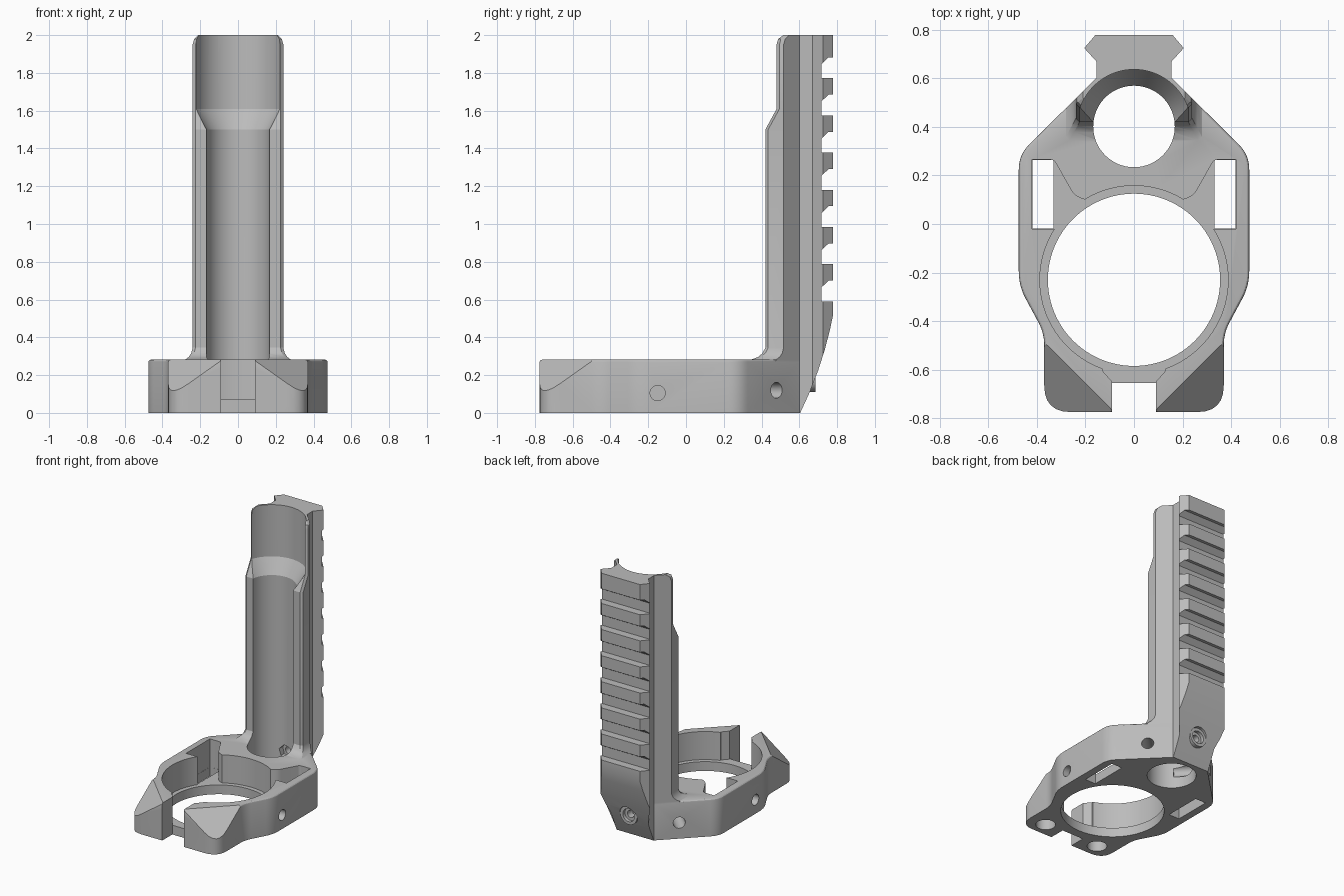
import bpy, bmesh, math
from mathutils import Vector

if "Cube" in bpy.data.objects:
    bpy.data.objects.remove(bpy.data.objects["Cube"])

grey = bpy.data.materials.new("plain_grey")
grey.diffuse_color = (0.5, 0.5, 0.5, 1)
grey.use_nodes = True
grey.node_tree.nodes["Principled BSDF"].inputs["Base Color"].default_value = grey.diffuse_color


def loft(name, sections):
    """Closed solid through sections that share a point count."""
    bm = bmesh.new()
    rings = [[bm.verts.new(p) for p in s] for s in sections]
    n = len(rings[0])
    for a, b in zip(rings, rings[1:]):
        for i in range(n):
            j = (i + 1) % n
            bm.faces.new((a[i], a[j], b[j], b[i]))
    bm.faces.new(rings[0][::-1])
    bm.faces.new(rings[-1])
    bmesh.ops.recalc_face_normals(bm, faces=bm.faces)
    me = bpy.data.meshes.new(name)
    bm.to_mesh(me)
    bm.free()
    ob = bpy.data.objects.new(name, me)
    bpy.context.collection.objects.link(ob)
    me.materials.append(grey)
    return ob


def prism(name, pts, z0, z1):
    return loft(name, [[(x, y, z) for x, y in pts] for z in (z0, z1)])


def prism_x(name, pts, x0, x1):
    return loft(name, [[(x, y, z) for y, z in pts] for x in (x0, x1)])


def rod(name, p, q, r, n=40):
    """Cylinder from p to q."""
    p, q = Vector(p), Vector(q)
    d = (q - p).normalized()
    u = d.orthogonal().normalized()
    v = d.cross(u)
    ring = [(math.cos(2 * math.pi * i / n) * u + math.sin(2 * math.pi * i / n) * v) * r
            for i in range(n)]
    return loft(name, [[c + o for o in ring] for c in (p, q)])


def box(name, x0, x1, y0, y1, z0, z1):
    return prism(name, [(x0, y0), (x1, y0), (x1, y1), (x0, y1)], z0, z1)


def rounded(pts, steps=6):
    """Round polygon corners given as (x, y, setback)."""
    out = []
    for i, (x, y, r) in enumerate(pts):
        c = Vector((x, y))
        if r == 0:
            out.append((x, y))
            continue
        a = c + (Vector(pts[i - 1][:2]) - c).normalized() * r
        b = c + (Vector(pts[(i + 1) % len(pts)][:2]) - c).normalized() * r
        for k in range(steps + 1):
            t = k / steps
            out.append(tuple(a * (1 - t) ** 2 + c * 2 * t * (1 - t) + b * t * t))
    return out


def boolean(ob, tool, op='DIFFERENCE'):
    tool.hide_render = True
    m = ob.modifiers.new("b", 'BOOLEAN')
    m.operation, m.solver, m.object = op, 'EXACT', tool
    bpy.context.view_layer.objects.active = ob
    bpy.ops.object.modifier_apply(modifier=m.name)
    bpy.data.objects.remove(tool)


# Base body with a softened top rim
half = [(0.155, 0.602, 0), (0.475, 0.285, 0.06), (0.475, -0.255, 0.06),
        (0.37, -0.45, 0.05), (0.37, -0.775, 0.11)]
outline = half + [(-x, y, r) for x, y, r in half[::-1]]
body = prism("clamp_mount", rounded(outline), 0, 0.282)
bm = bmesh.new()
bm.from_mesh(body.data)
rim = [e for e in bm.edges if all(v.co.z > 0.28 for v in e.verts)]
bmesh.ops.bevel(bm, geom=rim, offset=0.014, segments=3, profile=0.5, affect='EDGES')
bm.to_mesh(body.data)
bm.free()

# Ring seat: through hole, wider pocket above a lip, side wings
C = (0, -0.23)
boolean(body, rod("ring_hole", (*C, -0.1), (*C, 0.2), 0.355, 96))
boolean(body, rod("ring_pocket", (*C, 0.07), (*C, 0.4), 0.388, 96))
wing = [(0.42, -0.02, 0), (0.42, 0.265, 0), (0.33, 0.265, 0.015), (0.245, 0.115, 0.03),
        (0.2, 0.1, 0), (0.2, -0.02, 0)]
for s in (-1, 1):
    boolean(body, prism("wing_pocket", [(s * x, y) for x, y in rounded(wing)], 0.07, 0.4))
    boolean(body, box("wing_slot", *sorted((s * 0.331, s * 0.419)), -0.019, 0.264, -0.1, 0.15))

# Front gap between the two legs
boolean(body, box("gap_low", -0.09, 0.09, -0.9, -0.655, -0.1, 0.4))
boolean(body, prism("gap_high", [(-0.09, -0.9), (0.09, -0.9), (0.09, -0.65), (0.13, -0.605),
                                 (0.13, -0.5), (-0.13, -0.5), (-0.13, -0.605), (-0.09, -0.65)],
                    0.07, 0.4))

for s in (-1, 1):
    # Sloped outer corner of each leg
    n = Vector((s * 0.5, -0.5, 0.7071))
    u = Vector((s * 0.7071, 0.7071, 0))
    v = n.cross(u)
    p = Vector((s * 0.24, -0.62, 0.28))
    sq = [u * a + v * b for a, b in ((-.32, -.4), (.32, -.4), (.32, .4), (-.32, .4))]
    boolean(body, loft("leg_slope", [[p + o for o in sq], [p + o + n * 0.5 for o in sq]]))
    # Blind holes under the legs and in the side walls
    boolean(body, rod("foot_hole", (s * 0.23, -0.67, -0.1), (s * 0.23, -0.67, 0.1), 0.068))
    boolean(body, rod("side_hole", (s * 0.6, -0.15, 0.105), (s * 0.425, -0.15, 0.105), 0.04))


# Upright column with flared foot, stepped front and softened top
def section(x, f, z):
    right = [(x - 0.015, f, z), (x, f + 0.015, z), (x, 0.757 - x, z), (0.145, 0.612, z)]
    return right + [(-a, b, c) for a, b, c in right[::-1]]


levels = [(0.28, 0.36, 0.2), (0.28, 0.345, 0.282), (0.262, 0.38, 0.295), (0.248, 0.404, 0.315),
          (0.24, 0.42, 0.345), (0.24, 0.42, 1.5), (0.24, 0.48, 1.61), (0.24, 0.48, 1.95),
          (0.232, 0.487, 1.98), (0.21, 0.505, 2.0)]
column = loft("column", [section(*l) for l in levels])

# Dovetail rail with curved lower end and cross slots
rp = [(0.155, 0.55), (0.155, 0.67), (0.205, 0.725), (0.16, 0.778)]
rail = prism("rail", rp + [(-x, y) for x, y in rp[::-1]], 0, 2)
curve = [(0.605, -0.1), (0.605, 0), (0.655, 0.11), (0.7, 0.225), (0.735, 0.335),
         (0.762, 0.44), (0.779, 0.52), (0.9, 0.52), (0.9, -0.1)]
boolean(rail, prism_x("rail_curve", curve, -0.4, 0.4))
for i in range(7):
    z = 0.59 + 0.197 * i
    slot = [(0.718, z), (0.9, z), (0.9, z + 0.11), (0.755, z + 0.11), (0.718, z + 0.075)]
    boolean(rail, prism_x("rail_slot", slot, -0.4, 0.4))
# Screw boss low on the back
boolean(rail, rod("boss", (0, 0.57, 0.18), (0, 0.685, 0.18), 0.07), 'UNION')

boolean(body, column, 'UNION')
boolean(body, rail, 'UNION')

# Long bore, wider at the top
bore = []
for r, z in ((0.168, -0.1), (0.168, 1.5), (0.235, 1.61), (0.235, 2.1)):
    bore.append([(r * math.cos(a * math.pi / 40), 0.402 + r * math.sin(a * math.pi / 40), z)
                 for a in range(80)])
boolean(body, loft("bore", bore))

# Back screw hole with counterbore and inner hexagon pocket
boolean(body, rod("boss_recess", (0, 0.685, 0.18), (0, 0.9, 0.18), 0.07))
boolean(body, rod("counterbore", (0, 0.66, 0.18), (0, 0.9, 0.18), 0.048))
boolean(body, rod("screw_hole", (0, 0.5, 0.18), (0, 0.9, 0.18), 0.027))
boolean(body, rod("nut_pocket", (0, 0.45, 0.18), (0, 0.605, 0.18), 0.052, 6))

# Slanted holes through the diagonal walls into the bore
for s in (-1, 1):
    boolean(body, rod("diagonal_hole", (s * 0.36, 0.56, 0.12), (s * 0.1, 0.3, 0.12), 0.042))

bpy.ops.object.select_all(action='DESELECT')
body.select_set(True)
bpy.context.view_layer.objects.active = body
bpy.ops.object.shade_smooth_by_angle(angle=math.radians(25))
